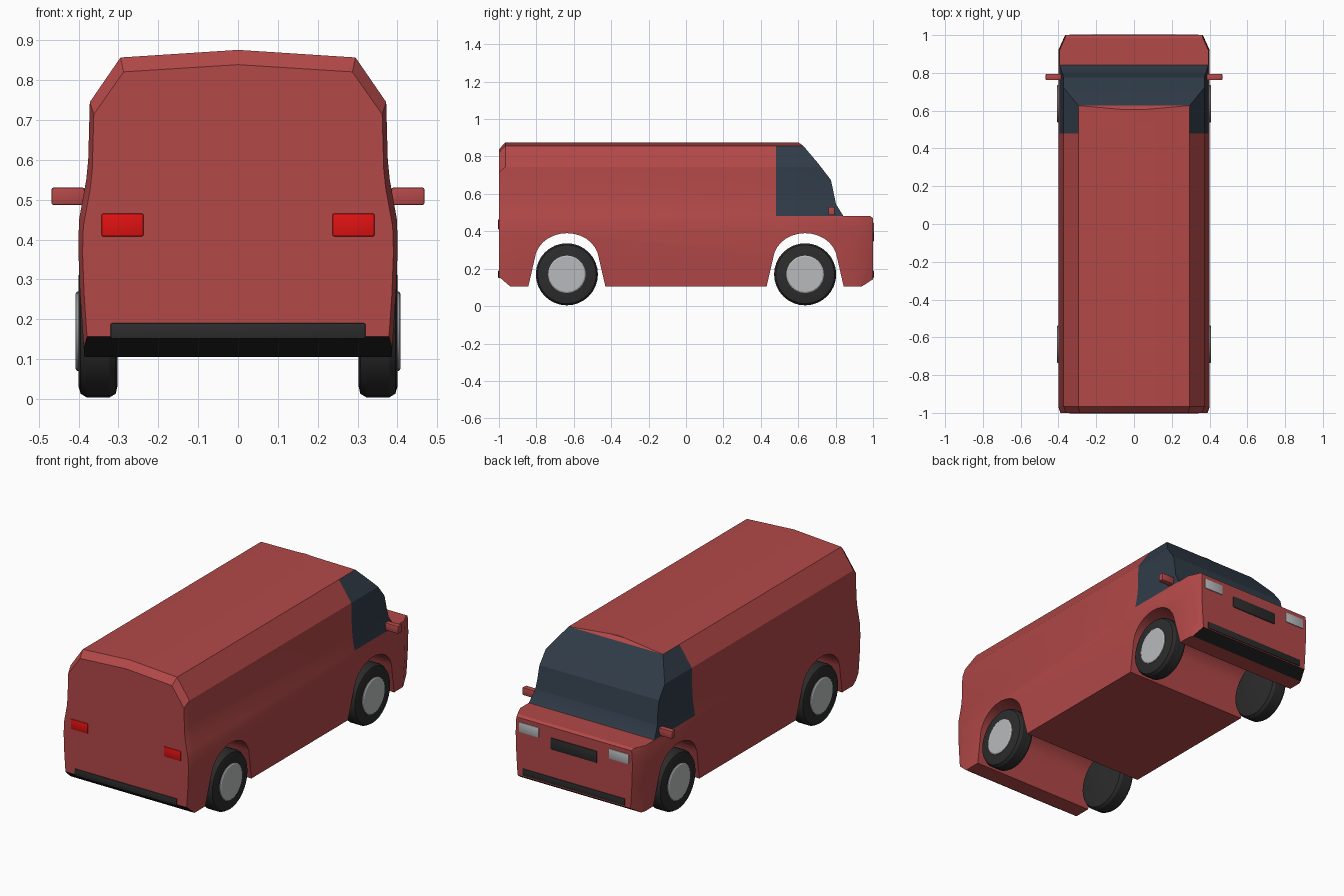
import bpy, bmesh, math
from mathutils import Vector, Matrix

if "Cube" in bpy.data.objects:
    bpy.data.objects.remove(bpy.data.objects["Cube"])


def material(name, rgb):
    m = bpy.data.materials.new(name)
    m.use_nodes = True
    m.diffuse_color = (*rgb, 1)
    m.node_tree.nodes["Principled BSDF"].inputs["Base Color"].default_value = (*rgb, 1)
    return m


RED = material("red_paint", (0.45, 0.065, 0.065))
GLASS = material("dark_glass", (0.03, 0.045, 0.065))
BLACK = material("black_trim", (0.012, 0.012, 0.012))
RUBBER = material("tyre_rubber", (0.025, 0.025, 0.025))
SILVER = material("silver_hub", (0.48, 0.49, 0.5))
LAMP = material("red_lamp", (0.75, 0.006, 0.006))


def make(name, bm, *mats, smooth=True):
    bmesh.ops.recalc_face_normals(bm, faces=bm.faces)
    me = bpy.data.meshes.new(name)
    bm.to_mesh(me)
    bm.free()
    ob = bpy.data.objects.new(name, me)
    bpy.context.collection.objects.link(ob)
    for m in mats:
        me.materials.append(m)
    if smooth:
        smooth_by_angle(ob)
    return ob


def smooth_by_angle(ob):
    bpy.ops.object.select_all(action='DESELECT')
    ob.select_set(True)
    bpy.context.view_layer.objects.active = ob
    bpy.ops.object.shade_smooth_by_angle(angle=math.radians(25))


def loft(rings):
    """Closed solid through rings of equal point count."""
    bm = bmesh.new()
    loops = [[bm.verts.new(p) for p in ring] for ring in rings]
    n = len(loops[0])
    for a, b in zip(loops, loops[1:]):
        for i in range(n):
            j = (i + 1) % n
            bm.faces.new((a[i], a[j], b[j], b[i]))
    bm.faces.new(loops[0])
    bm.faces.new(loops[-1])
    return bm


def box(name, lo, hi, mat, bevel=0.004):
    lo, hi = Vector(lo), Vector(hi)
    bm = bmesh.new()
    bmesh.ops.create_cube(bm, size=1, matrix=Matrix.Translation((lo + hi) / 2)
                          @ Matrix.Diagonal((*(hi - lo), 1)))
    bmesh.ops.bevel(bm, geom=bm.edges[:], offset=bevel, segments=2, profile=0.5, affect='EDGES')
    return make(name, bm, mat)


# Body shell: cross-section swept along the length, tapered at both ends
half = [(0.295, 0.857), (0.372, 0.745), (0.376, 0.6), (0.381, 0.55), (0.399, 0.45),
        (0.401, 0.38), (0.397, 0.27), (0.384, 0.08)]
section = [(0, 0.876)] + half + [(-x, z) for x, z in reversed(half)]
tail = [(x * 0.973, z - 0.037 * max(0, (z - 0.1) / 0.775)) for x, z in section]
nose = [(x * 0.91, z) for x, z in section]
stations = [(-1, tail), (-0.965, section), (0.92, section), (1, nose)]
body = make("van_body", loft([[(x, y, z) for x, z in ring] for y, ring in stations]),
            RED, GLASS, BLACK, smooth=False)

# Side outline with wheel arches, windscreen rake and bonnet
AXLE, FLOOR = 0.637, 0.105


def arch(centre):
    pts = [(centre + 0.206, FLOOR)]
    for i in range(13):
        a = math.radians(15 + 150 * i / 12)
        pts.append((centre + 0.171 * math.cos(a), 0.245 + 0.145 * math.sin(a)))
    return pts + [(centre - 0.206, FLOOR)]


outline = [(-1.01, 0.165), (-1.01, 0.95), (0.605, 0.95), (0.605, 0.873), (0.627, 0.857),
           (0.705, 0.765), (0.775, 0.674), (0.802, 0.545), (0.842, 0.481), (0.985, 0.481),
           (1.01, 0.465), (1.01, 0.15), (0.94, FLOOR)]
outline += arch(AXLE) + arch(-AXLE) + [(-0.94, FLOOR)]
cutter = make("side_outline_cutter", loft([[(x, y, z) for y, z in outline] for x in (-0.6, 0.6)]),
              smooth=False)
mod = body.modifiers.new("outline", 'BOOLEAN')
mod.operation, mod.solver, mod.object = 'INTERSECT', 'EXACT', cutter
bpy.context.view_layer.objects.active = body
bpy.ops.object.modifier_apply(modifier=mod.name)
bpy.data.objects.remove(cutter)

# Cut glass borders and colour windows and tail sill
bm = bmesh.new()
bm.from_mesh(body.data)
for co, no in (((0, 0.48, 0), (0, 1, 0)), ((0, 0, 0.4815), (0, 0, 1))):
    bmesh.ops.bisect_plane(bm, geom=bm.verts[:] + bm.edges[:] + bm.faces[:],
                           plane_co=co, plane_no=no, dist=1e-5)
bm.normal_update()
for f in bm.faces:
    c, n = f.calc_center_bounds(), f.normal
    f.material_index = 0
    if c.y > 0.48 and 0.4815 < c.z < 0.858 and n.z < 0.9:
        f.material_index = 1
    elif abs(c.y) > 0.94 and c.z < 0.17 and n.z < -0.2 and abs(n.y) > 0.3:
        f.material_index = 2
bm.to_mesh(body.data)
bm.free()
smooth_by_angle(body)


# Wheels: turned tyre and hub disc
def turned(name, profile, mat, y, side, n=32):
    rings = []
    for r, x in profile:
        rings.append([(side * x, y + r * math.cos(2 * math.pi * i / n),
                       0.17 + r * math.sin(2 * math.pi * i / n)) for i in range(n)])
    make(name, loft(rings), mat)


for side, s in (("left", 1), ("right", -1)):
    for end, y in (("front", -AXLE), ("rear", AXLE)):
        turned(f"{end}_{side}_tyre", [(0.14, 0.303), (0.157, 0.307), (0.166, 0.322), (0.166, 0.38),
                                      (0.157, 0.395), (0.14, 0.4)], RUBBER, y, s)
        turned(f"{end}_{side}_hub", [(0.1, 0.39), (0.1, 0.404), (0.094, 0.408)], SILVER, y, s)

    # Lamps and door mirrors
    def mirrored(name, x0, x1, y0, y1, z0, z1, mat):
        xs = sorted((s * x0, s * x1))
        box(f"{side}_{name}", (xs[0], y0, z0), (xs[1], y1, z1), mat)

    mirrored("tail_lamp", 0.237, 0.343, -1.004, -0.99, 0.408, 0.465, LAMP)
    mirrored("headlamp", 0.22, 0.343, 0.99, 1.004, 0.39, 0.448, SILVER)
    mirrored("door_mirror", 0.385, 0.468, 0.762, 0.794, 0.487, 0.53, RED)

# Grille and bumper bars
box("grille", (-0.145, 0.99, 0.345), (0.145, 1.004, 0.412), RUBBER)
box("tail_bumper", (-0.32, -1.004, 0.15), (0.32, -0.98, 0.19), RUBBER)
box("nose_bumper", (-0.32, 0.98, 0.15), (0.32, 1.004, 0.19), RUBBER)
